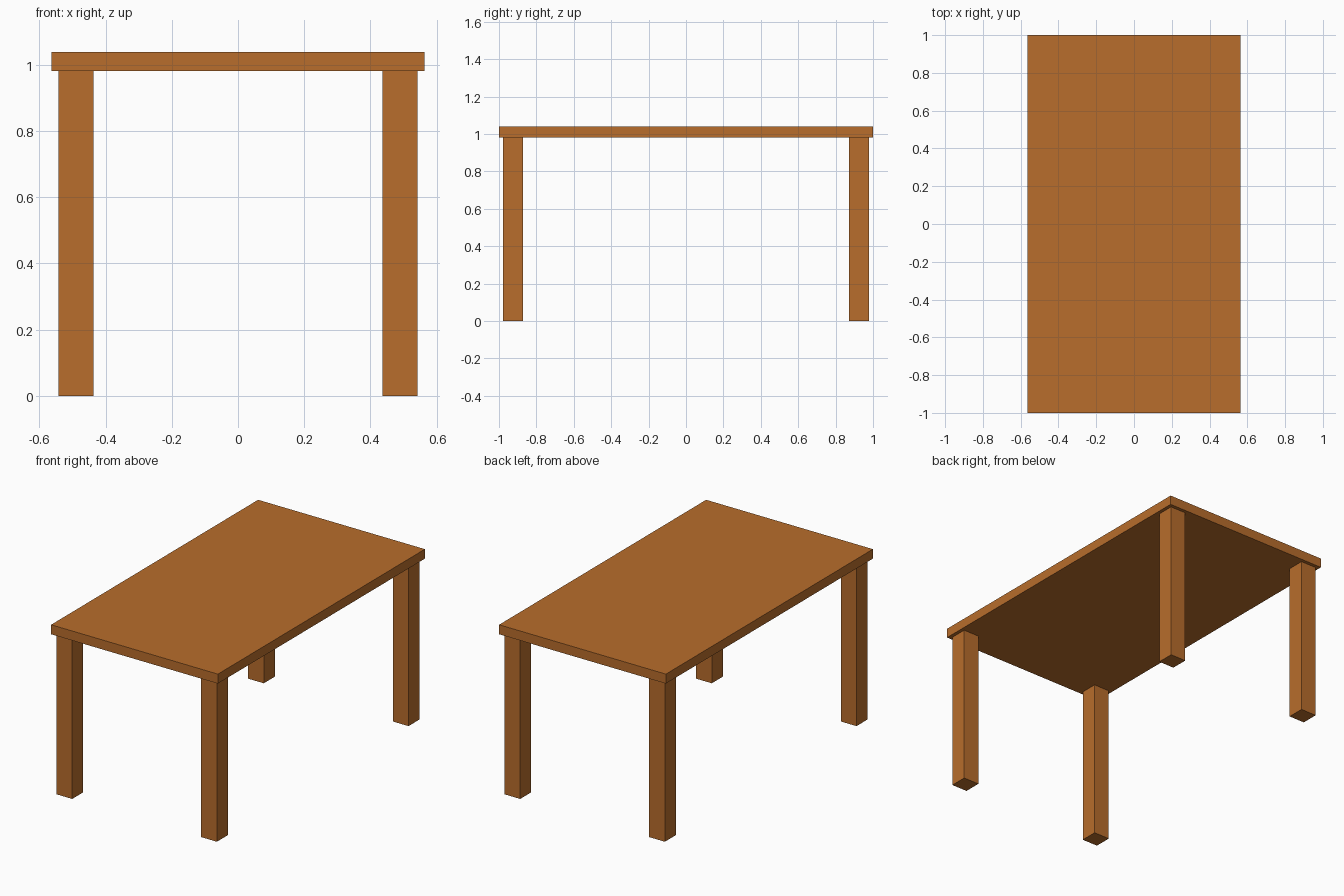
import bpy

if "Cube" in bpy.data.objects:
    bpy.data.objects.remove(bpy.data.objects["Cube"])

wood = bpy.data.materials.new("warm brown wood")
wood.diffuse_color = (0.479, 0.153, 0.025, 1.0)
wood.use_nodes = True
wood.node_tree.nodes["Principled BSDF"].inputs["Base Color"].default_value = wood.diffuse_color


def box(name, low, high):
    """Axis-aligned box between two corners."""
    bpy.ops.mesh.primitive_cube_add(size=1)
    obj = bpy.context.object
    obj.name = name
    for v in obj.data.vertices:
        v.co = [low[i] if v.co[i] < 0 else high[i] for i in range(3)]
    obj.data.materials.append(wood)
    return obj


HALF_X, HALF_Y = 0.564, 1.0
TOP, UNDERSIDE = 1.039, 0.981
LEG, INSET = 0.106, 0.0215

# Table top
box("table_top", (-HALF_X, -HALF_Y, UNDERSIDE), (HALF_X, HALF_Y, TOP))

# Four square legs, slightly inset from the corners
cx = HALF_X - INSET - LEG / 2
cy = HALF_Y - INSET - LEG / 2
for y_name, sy in (("front", -1), ("back", 1)):
    for x_name, sx in (("left", -1), ("right", 1)):
        x, y = sx * cx, sy * cy
        box(f"{y_name}_{x_name}_leg",
            (x - LEG / 2, y - LEG / 2, 0),
            (x + LEG / 2, y + LEG / 2, UNDERSIDE))
